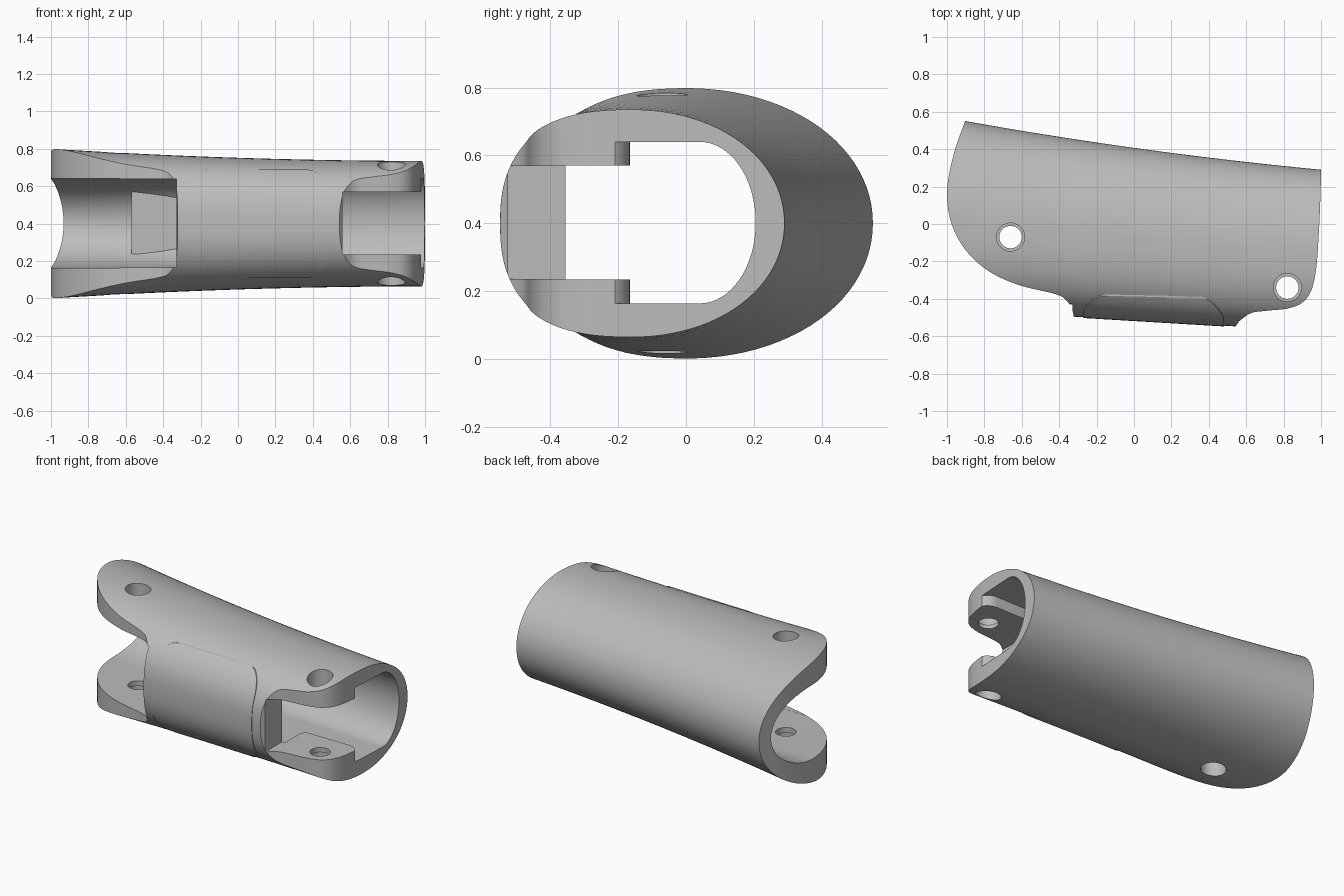
import bpy, bmesh, math
from mathutils import Vector

if "Cube" in bpy.data.objects:
    bpy.data.objects.remove(bpy.data.objects["Cube"], do_unlink=True)

MID = 0.4
grey = bpy.data.materials.new("plain_grey")
grey.use_nodes = True
grey.diffuse_color = (0.5, 0.5, 0.5, 1)
grey.node_tree.nodes["Principled BSDF"].inputs["Base Color"].default_value = (0.5, 0.5, 0.5, 1)


def loft(name, rings):
    """Closed solid through rings of equal length."""
    bm = bmesh.new()
    loops = [[bm.verts.new(p) for p in ring] for ring in rings]
    for a, b in zip(loops, loops[1:]):
        for i in range(len(a)):
            j = (i + 1) % len(a)
            bm.faces.new((a[i], a[j], b[j], b[i]))
    bm.faces.new(loops[0])
    bm.faces.new(loops[-1])
    bmesh.ops.recalc_face_normals(bm, faces=bm.faces[:])
    mesh = bpy.data.meshes.new(name)
    bm.to_mesh(mesh)
    bm.free()
    mesh.materials.append(grey)
    obj = bpy.data.objects.new(name, mesh)
    bpy.context.collection.objects.link(obj)
    return obj


def prism(name, plan, z):
    return loft(name, [[(x, y, h) for x, y in plan] for h in z])


def box(name, x, y, z):
    return prism(name, [(x[0], y[0]), (x[1], y[0]), (x[1], y[1]), (x[0], y[1])], z)


def arc(cx, cy, r, start, end, count):
    turns = [math.radians(start + (end - start) * i / count) for i in range(count + 1)]
    return [(cx + r * math.cos(t), cy + r * math.sin(t)) for t in turns]


def cylinder(name, x, y, r, z):
    return prism(name, arc(x, y, r, 0, 351, 39), z)


def cut(obj, tool, operation="DIFFERENCE"):
    """Apply one boolean and discard the tool."""
    mod = obj.modifiers.new("cut", "BOOLEAN")
    mod.operation, mod.solver, mod.object = operation, "EXACT", tool
    bpy.context.view_layer.update()
    graph = bpy.context.evaluated_depsgraph_get()
    mesh = bpy.data.meshes.new_from_object(obj.evaluated_get(graph))
    obj.modifiers.clear()
    obj.data = mesh
    bpy.data.objects.remove(tool, do_unlink=True)


def smooth_path(points, steps=6):
    """Catmull-Rom curve through the points."""
    p = [Vector(q) for q in points]
    p = [2 * p[0] - p[1]] + p + [2 * p[-1] - p[-2]]
    out = []
    for a, b, c, d in zip(p, p[1:], p[2:], p[3:]):
        for i in range(steps):
            t = i / steps
            out.append(0.5 * (2 * b + (c - a) * t + (2 * a - 5 * b + 4 * c - d) * t * t
                              + (3 * b - a - 3 * c + d) * t ** 3))
    return out + [p[-2]]


# Lengthwise shape of the sleeve
def back(x):
    return 0.407 - 0.139 * x + 0.022 * x * x


def half_height(x):
    return 0.352 - 0.0325 * x + 0.0155 * x * x


stations = [-1.08 + 0.18 * i for i in range(13)]


def sleeve(name, grow=0.0):
    rings = []
    for x in stations:
        cy, ring = -0.09 - 0.07 * x, []
        for i in range(96):
            t = math.tau * i / 96
            c, s = math.cos(t), math.sin(t)
            n = 2.05 if c > 0 else 2.5
            depth = back(x) - cy if c > 0 else cy + 0.515 + 0.06 * x
            y = cy + math.copysign(abs(c) ** (2 / n), c) * (depth + grow)
            z = MID + math.copysign(abs(s) ** (2 / n), s) * (half_height(x) + grow)
            ring.append((x, y, z))
        rings.append(ring)
    return loft(name, rings)


# Body trimmed to its plan outline
body = sleeve("sleeve_body")
left_curve = smooth_path([(-0.9, 0.56), (-0.965, 0.37), (-1, 0.17), (-0.975, 0.0), (-0.9, -0.14),
                          (-0.78, -0.25), (-0.62, -0.325), (-0.42, -0.375), (-0.36, -0.41),
                          (-0.33, -0.46), (-0.322, -0.5)])
right_curve = smooth_path([(0.54, -0.55), (0.575, -0.51), (0.63, -0.475), (0.72, -0.463),
                           (0.82, -0.452), (0.9, -0.42), (0.95, -0.35), (0.975, -0.23),
                           (0.988, -0.05), (0.997, 0.15), (1, 0.3)])
outline = ([(-0.92, 0.7)] + [tuple(p) for p in left_curve] + [(-0.322, -0.7), (0.54, -0.7)]
           + [tuple(p) for p in right_curve] + [(1, 0.7)])
cut(body, prism("outline", outline, (-0.2, 1)), "INTERSECT")

# Cavity along the whole length: flat at the front, round at the back
rings = []
for x in stations:
    yb, ys = back(x) - 0.085, 0.09 - 0.05 * x
    ring = [(x, -0.355, 0.2), (x, -0.32, 0.164), (x, ys, 0.164)]
    for i in range(1, 32):
        t = math.pi * (i / 32 - 0.5)
        ring.append((x, ys + (yb - ys) * math.cos(t), 0.402 + 0.238 * math.sin(t)))
    rings.append(ring + [(x, ys, 0.64), (x, -0.32, 0.64), (x, -0.355, 0.604)])
cavity = loft("cavity", rings)

# Rounded bosses left standing inside the small end's ears
boss_plan = [(0.58, -0.5), (0.99, -0.5)] + arc(0.9, -0.255, 0.09, 0, 90, 8) + arc(0.62, -0.205, 0.04, 90, 180, 6)
for z in ((0.1, 0.235), (0.57, 0.7)):
    cut(cavity, prism("boss", boss_plan, z))
cut(body, cavity)

# Open slots at both ends
cut(body, box("small_slot", (0.56, 1.3), (-0.8, -0.3), (0.2355, 0.5695)))
cut(body, box("large_slot", (-1.3, -0.33), (-0.8, -0.12), (0.1645, 0.6395)))

# Pin holes with wider mouths
for x, y, seat in ((-0.66, -0.07, 0.27), (0.82, -0.34, 0.195)):
    cut(body, cylinder("pin_hole", x, y, 0.06, (-0.2, 1)))
    for side in (-1, 1):
        cut(body, cylinder("pin_mouth", x, y, 0.075, (MID + side * seat, MID + side * 0.6)))

# Inlaid front panel with rounded corners
corners = []
for cx, cz, start in ((0.36, 0.57, 0), (-0.15, 0.57, 90), (-0.15, 0.23, 180), (0.36, 0.23, 270)):
    corners += arc(cx, cz, 0.12, start, start + 90, 8)
panel = sleeve("front_panel", 0.004)
cut(panel, loft("panel_outline", [[(x, y, z) for x, z in corners] for y in (-0.8, -0.365)]), "INTERSECT")

# Flat pad sunk into the cavity's back wall
pad = prism("cavity_pad", [(-0.57, 0.322), (0, 0.322), (0, 0.335), (-0.57, 0.42)], (0.237, 0.57))

# Smooth faces with sharp edges
for obj in (body, panel, pad):
    bpy.ops.object.select_all(action="DESELECT")
    obj.select_set(True)
    bpy.context.view_layer.objects.active = obj
    bpy.ops.object.shade_smooth_by_angle(angle=math.radians(30))
